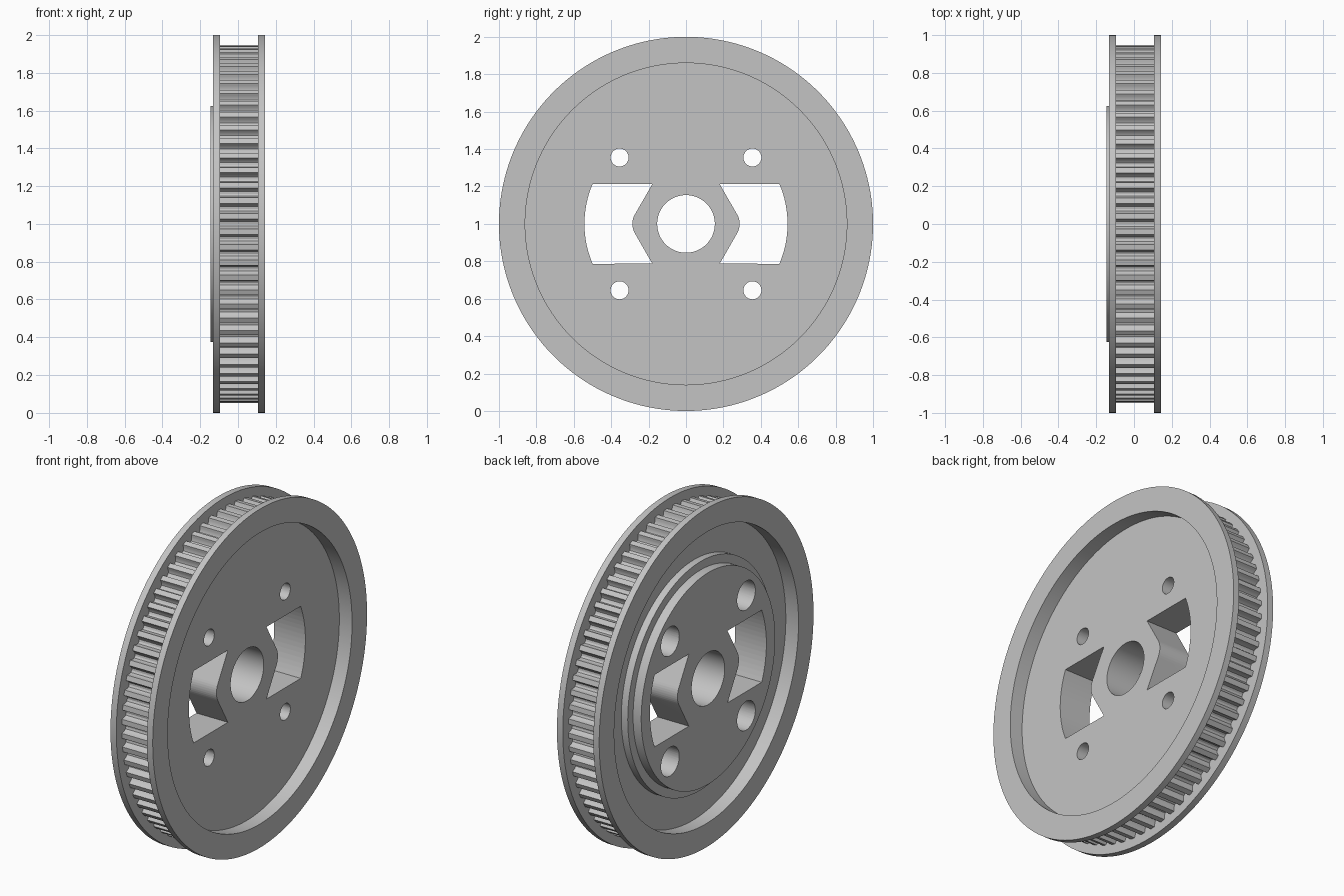
import bpy, bmesh
from math import sin, cos, pi, radians, sqrt

TEETH = 72
# One tooth pitch: (fraction of the pitch from the groove centre, radius)
HALF = [(0.15, 0.914), (0.24, 0.924), (0.28, 0.937), (0.32, 0.948)]
PITCH = [(-f, r) for f, r in reversed(HALF)] + [(0, 0.911)] + HALF + [(0.5, 0.948)]

# Closed section of the wheel as (x, radius); None follows the tooth outline
SECTION = [(-0.145, 0.154), (-0.145, 0.625), (-0.092, 0.625), (-0.092, 0.675),
           (-0.05, 0.675), (-0.05, 0.86), (-0.133, 0.86), (-0.133, 1), (-0.095, 1),
           (-0.095, None), (0.105, None), (0.105, 1), (0.143, 1), (0.143, 0.86),
           (0.06, 0.86), (0.06, 0.154)]


def make_object(name, bm):
    bmesh.ops.recalc_face_normals(bm, faces=bm.faces)
    mesh = bpy.data.meshes.new(name)
    bm.to_mesh(mesh)
    bm.free()
    obj = bpy.data.objects.new(name, mesh)
    bpy.context.collection.objects.link(obj)
    return obj


def wheel():
    bm = bmesh.new()
    rings = []
    for x, radius in SECTION:
        ring = []
        for k in range(TEETH):
            for f, tooth_r in PITCH:
                a = 2 * pi * (k + f) / TEETH
                r = radius or tooth_r
                ring.append(bm.verts.new((x, r * cos(a), 1 + r * sin(a))))
        rings.append(ring)
    n = len(rings[0])
    for i, ring in enumerate(rings):
        after = rings[(i + 1) % len(rings)]
        for j in range(n):
            k = (j + 1) % n
            bm.faces.new((ring[j], ring[k], after[k], after[j]))
    return make_object("toothed_wheel", bm)


def prism(name, outline, x0, x1):
    """Extrude a closed (y, z) outline along x."""
    bm = bmesh.new()
    a = [bm.verts.new((x0, y, 1 + z)) for y, z in outline]
    b = [bm.verts.new((x1, y, 1 + z)) for y, z in outline]
    bm.faces.new(a)
    bm.faces.new(b)
    for i in range(len(a)):
        j = (i + 1) % len(a)
        bm.faces.new((a[i], a[j], b[j], b[i]))
    return make_object(name, bm)


def arc(cy, cz, r, start, end, steps):
    angles = [radians(start + (end - start) * i / steps) for i in range(steps + 1)]
    return [(cy + r * cos(t), cz + r * sin(t)) for t in angles]


def cut(target, cutter):
    mod = target.modifiers.new("cut", 'BOOLEAN')
    mod.operation = 'DIFFERENCE'
    mod.solver = 'EXACT'
    mod.object = cutter
    bpy.context.view_layer.objects.active = target
    bpy.ops.object.modifier_apply(modifier=mod.name)
    bpy.data.objects.remove(cutter)


cube = bpy.data.objects.get("Cube")
if cube:
    bpy.data.objects.remove(cube)

pulley = wheel()

# Side windows: curved outer edge, rounded point towards the rim on the inner edge
h, outer = 0.213, 0.543
sweep = 23.1
window = arc(0, 0, outer, -sweep, sweep, 16)
window += [(0.18, h)] + arc(0.187, 0, 0.1, 30, -30, 8) + [(0.18, -h)]
for side in (1, -1):
    cut(pulley, prism("window_cutter", [(side * y, z) for y, z in window], -0.3, 0.3))

# Bolt holes, wider from the hub side
for sy in (1, -1):
    for sz in (1, -1):
        for r, x1 in ((0.085, -0.01), (0.048, 0.3)):
            hole = arc(sy * 0.355, sz * 0.355, r, 0, 360, 40)[:-1]
            cut(pulley, prism("bolt_cutter", hole, -0.3, x1))

# Grey metal
metal = bpy.data.materials.new("grey_metal")
metal.use_nodes = True
colour = (0.55, 0.55, 0.55, 1)
metal.diffuse_color = colour
metal.node_tree.nodes["Principled BSDF"].inputs["Base Color"].default_value = colour
pulley.data.materials.clear()
pulley.data.materials.append(metal)
for face in pulley.data.polygons:
    face.material_index = 0

bpy.ops.object.select_all(action='DESELECT')
pulley.select_set(True)
bpy.context.view_layer.objects.active = pulley
bpy.ops.object.shade_smooth_by_angle(angle=radians(25))
